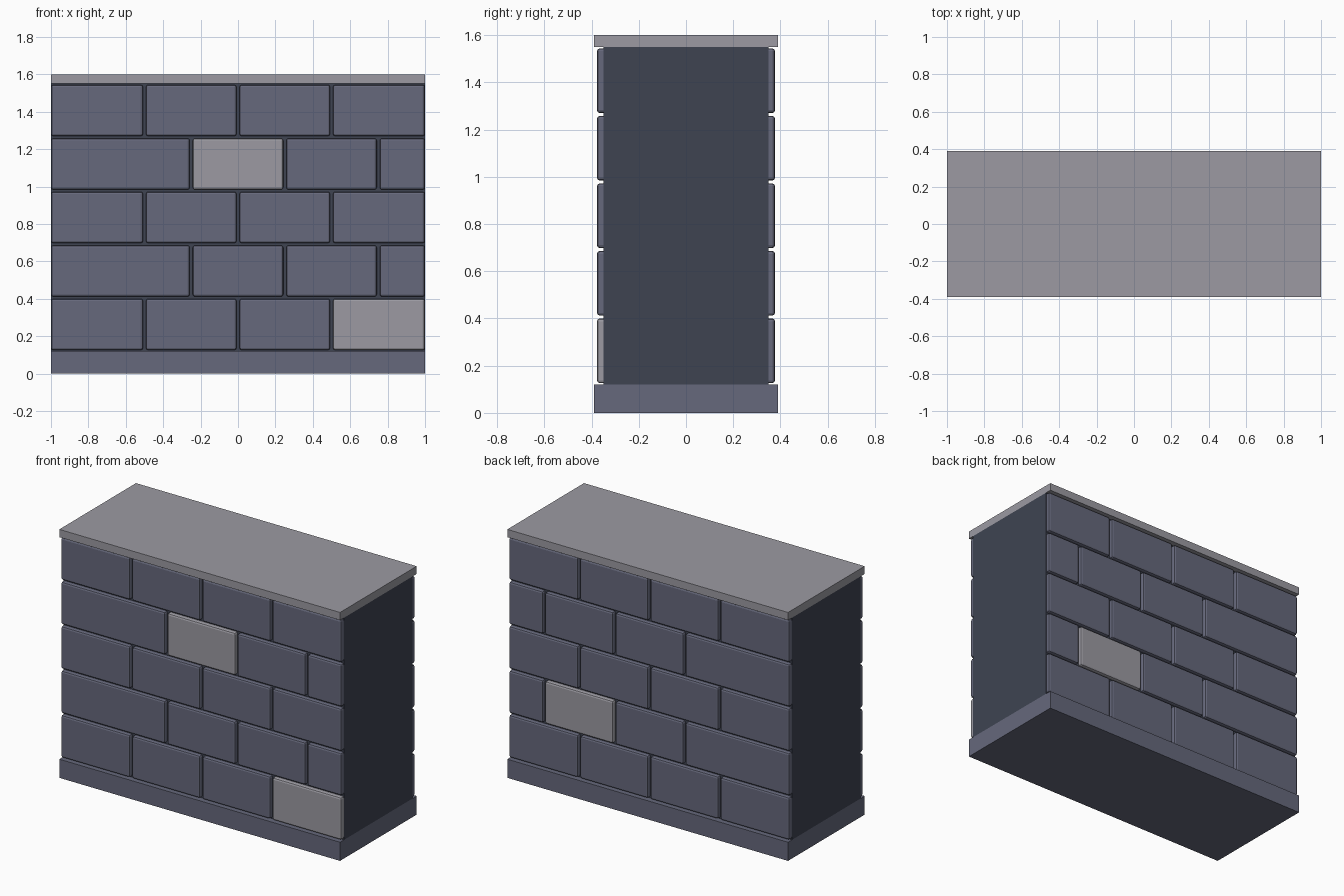
import bpy, bmesh
from mathutils import Matrix, Vector

if "Cube" in bpy.data.objects:
    bpy.data.objects.remove(bpy.data.objects["Cube"])


def material(name, srgb):
    m = bpy.data.materials.new(name)
    m.diffuse_color = [((c + 0.055) / 1.055) ** 2.4 for c in srgb] + [1.0]
    m.use_nodes = True
    m.node_tree.nodes["Principled BSDF"].inputs["Base Color"].default_value = m.diffuse_color
    return m


SLATE = material("slate_blue_brick", (0.40, 0.41, 0.485))
PALE = material("pale_grey_stone", (0.61, 0.605, 0.635))
DARK = material("dark_mortar", (0.245, 0.265, 0.32))


def block(name, lo, hi, mat, bevel=0.0, open_y=None):
    """Axis-aligned box; edges not touching the open_y plane get bevelled."""
    lo, hi = Vector(lo), Vector(hi)
    bm = bmesh.new()
    bmesh.ops.create_cube(bm, size=1)
    bmesh.ops.transform(bm, verts=bm.verts, matrix=Matrix.Translation((lo + hi) / 2)
                        @ Matrix.Diagonal((*(hi - lo), 1)))
    if open_y is not None:
        hidden = [f for f in bm.faces
                  if all(abs(v.co.y - open_y) < 1e-5 for v in f.verts)]
        edges = [e for e in bm.edges
                 if not all(abs(v.co.y - open_y) < 1e-5 for v in e.verts)]
        bmesh.ops.delete(bm, geom=hidden, context='FACES_ONLY')
        bmesh.ops.bevel(bm, geom=edges, offset=bevel, segments=2,
                        profile=0.5, affect='EDGES')
    me = bpy.data.meshes.new(name)
    bm.to_mesh(me)
    bm.free()
    me.materials.append(mat)
    ob = bpy.data.objects.new(name, me)
    bpy.context.collection.objects.link(ob)
    return ob


# Base, mortar core and top slab
block("base_plinth", (-1, -0.39, 0), (1, 0.39, 0.12), SLATE)
block("mortar_core", (-1, -0.35, 0.12), (1, 0.35, 1.55), DARK)
block("top_slab", (-1, -0.39, 1.55), (1, 0.39, 1.60), PALE)

# Brick courses on front and back, alternating joints
JOINTS = [(-1, -0.5, 0, 0.5, 1), (-1, -0.25, 0.25, 0.75, 1)]
PALE_BRICKS = {("front", 0, 3), ("front", 3, 1), ("back", 1, 2)}
GAP = 0.008          # half of a joint
PITCH = 1.43 / 5     # course height
for side, s in (("front", -1), ("back", 1)):
    for row in range(5):
        joints = JOINTS[row % 2]
        z0 = 0.12 + row * PITCH + 0.006
        z1 = 0.12 + (row + 1) * PITCH - 0.006
        for col in range(4):
            x0 = joints[col] + (GAP if col else 0.001)
            x1 = joints[col + 1] - (GAP if col < 3 else 0.001)
            ys = sorted((s * 0.35, s * 0.377))
            mat = PALE if (side, row, col) in PALE_BRICKS else SLATE
            block(f"{side}_brick_{row + 1}_{col + 1}", (x0, ys[0], z0),
                  (x1, ys[1], z1), mat, bevel=0.012, open_y=s * 0.35)
